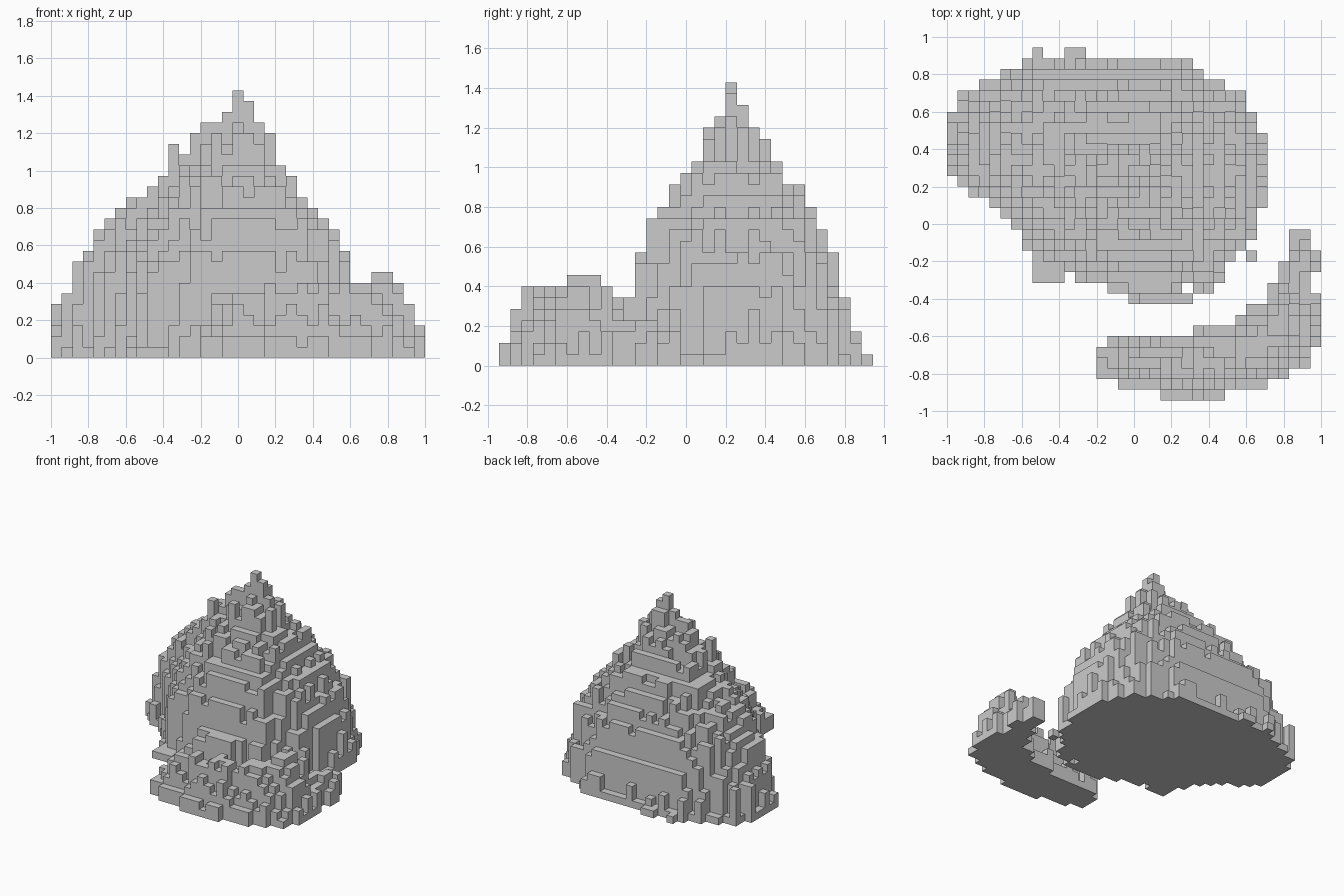
import bpy, bmesh, math, random

if "Cube" in bpy.data.objects:
    bpy.data.objects.remove(bpy.data.objects["Cube"])

random.seed(7)
CELL = 2 / 35
NX, NY = 35, 33
PEAK = (17, 20)
SIDES = ((0, -1), (1, 0), (0, 1), (-1, 0))

# Height limits, in cells, seen from the front (per x) and from the side (per y)
FRONT = [5, 6, 9, 11, 12, 13, 14, 15, 15, 16, 18, 20, 19, 21, 22, 22, 23, 25,
         24, 22, 21, 18, 17, 15, 15, 13, 13, 10, 7, 8, 8, 8, 7, 6, 3]
SIDE = [3, 6, 7, 7, 7, 7, 8, 8, 8, 7, 6, 6, 10, 13, 14, 16, 17, 18, 21, 22,
        25, 23, 21, 20, 18, 16, 16, 14, 12, 10, 6, 3, 1]

# Plan outlines: (first, end) cell of each row, going back from the given row
HILL_ROW, HILL = 9, [
    (17, 23), (15, 25), (12, 26), (8, 26), (8, 29), (7, 28), (7, 29), (6, 29),
    (5, 29), (4, 30), (2, 30), (1, 30), (0, 30), (0, 30), (0, 30), (0, 30),
    (0, 29), (0, 29), (1, 28), (1, 28), (3, 26), (5, 24), (7, 23)]
RIDGE_ROW, RIDGE = 0, [
    (20, 26), (16, 30), (14, 32), (14, 34), (14, 34), (15, 35), (23, 35),
    (27, 35), (28, 35), (30, 35), (30, 34), (31, 34), (31, 35), (32, 35),
    (32, 34), (32, 34)]

# Slope of the hill: (fraction of the way to the edge, height in cells)
SLOPE = [(0, 25), (.08, 23), (.2, 20.8), (.28, 19), (.44, 17), (.54, 15.5),
         (.65, 13.6), (.75, 11.6), (.85, 9), (.93, 6), (1, 3), (9, 2)]


def footprint(first_row, rows):
    return {(i, first_row + k) for k, (a, b) in enumerate(rows) for i in range(a, b)}


def slope(t):
    for (t0, h0), (t1, h1) in zip(SLOPE, SLOPE[1:]):
        if t <= t1:
            return h0 + (h1 - h0) * (t - t0) / (t1 - t0)


def limit(cell, h):
    return max(1, min(round(h), FRONT[cell[0]], SIDE[cell[1]]))


def edge_distance(cell, cells):
    d = 1
    while d < 4 and all((cell[0] + a * d, cell[1] + b * d) in cells for a, b in SIDES):
        d += 1
    return d


def hill_height(cell, cells):
    dx, dy = cell[0] - PEAK[0], cell[1] - PEAK[1]
    dist = math.hypot(dx, dy)
    if dist == 0:
        return 25
    if edge_distance(cell, cells) == 1:
        return limit(cell, random.choice((1, 1, 2, 3, 5)))
    reach = dist
    while (round(PEAK[0] + dx * reach / dist), round(PEAK[1] + dy * reach / dist)) in cells:
        reach += 0.2
    return limit(cell, slope(dist / reach) + random.uniform(-2, 1))


def ridge_height(cell, cells):
    h = min(2.1 * edge_distance(cell, cells) - .3, cell[0] - 11.5)
    return limit(cell, h + random.uniform(-.7, 1.1))


def build_columns(name, heights):
    bm = bmesh.new()

    def quad(*pts):
        bm.faces.new([bm.verts.new(((x - NX / 2) * CELL, (y - NY / 2) * CELL, z * CELL))
                      for x, y, z in pts])

    for (i, j), h in heights.items():
        c = [(i, j), (i + 1, j), (i + 1, j + 1), (i, j + 1)]
        quad(*[(x, y, h) for x, y in c])
        quad(*[(x, y, 0) for x, y in reversed(c)])
        # exposed walls, cell by cell so neighbouring walls share edges
        for k, (a, b) in enumerate(SIDES):
            p, q = c[k], c[(k + 1) % 4]
            for z in range(heights.get((i + a, j + b), 0), h):
                quad((*p, z), (*q, z), (*q, z + 1), (*p, z + 1))
    bmesh.ops.remove_doubles(bm, verts=bm.verts, dist=CELL * .01)
    mesh = bpy.data.meshes.new(name)
    bm.to_mesh(mesh)
    bm.free()
    bpy.context.collection.objects.link(bpy.data.objects.new(name, mesh))


# Main hill, with a few loose blocks at its foot and raised blocks near the top
hill = footprint(HILL_ROW, HILL) - {(22, 10), (27, 13)}
heights = {c: hill_height(c, hill) for c in sorted(hill)}
heights.update({c: 1 for c in ((8, 32), (11, 32), (12, 32), (9, 11), (8, 11), (10, 11))})
for c in ((11, 19), (13, 20), (14, 20), (15, 20), (16, 20), (18, 20), (19, 20), (20, 19),
          (18, 21), (17, 22), (18, 23), (17, 18), (17, 19)):
    heights[c] = limit(c, 25)
build_columns("hill", heights)

# Low curved ridge in front
ridge = footprint(RIDGE_ROW, RIDGE)
build_columns("front_ridge", {c: ridge_height(c, ridge) for c in sorted(ridge)})
